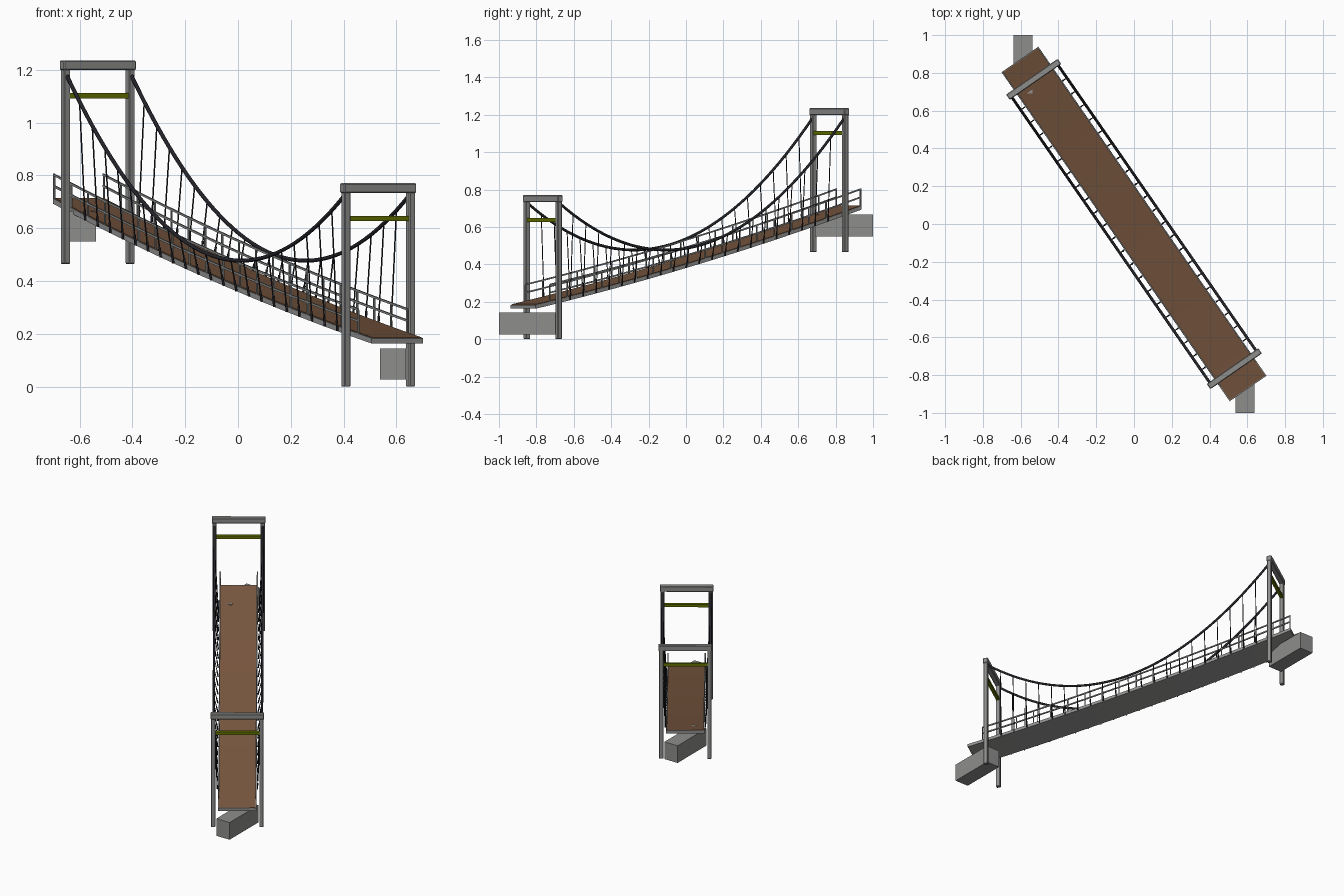
import bpy, bmesh, math
from mathutils import Vector

cube = bpy.data.objects.get("Cube")
if cube:
    bpy.data.objects.remove(cube, do_unlink=True)


def material(name, r, g, b):
    m = bpy.data.materials.new(name)
    m.use_nodes = True
    m.diffuse_color = (r, g, b, 1)
    m.node_tree.nodes["Principled BSDF"].inputs["Base Color"].default_value = (r, g, b, 1)
    return m


GREY = material("concrete_grey", 0.27, 0.27, 0.265)
STEEL = material("railing_steel", 0.24, 0.25, 0.25)
BROWN = material("deck_brown", 0.2, 0.1, 0.052)
OLIVE = material("olive_beam", 0.13, 0.17, 0.0)
BLACK = material("cable_black", 0.016, 0.016, 0.022)

# Bridge frame: ALONG runs uphill, ACROSS spans the width
ANGLE = math.atan2(0.57, 0.822)
ACROSS = Vector((math.cos(ANGLE), math.sin(ANGLE), 0))
ALONG = Vector((-math.sin(ANGLE), math.cos(ANGLE), 0))
END, HALF, TOWER, SPREAD = 1.06, 0.1185, 0.932, 0.149


def place(s, t, z):
    return ALONG * s + ACROSS * t + Vector((0, 0, z))


def deck_z(s):
    return 0.45 + 0.25 * s - 0.027 * (1 - (s / END) ** 2)


def cable_z(s):
    return 0.477 + 0.523 * (s + 0.235) ** 2


def finish(name, data, mat):
    data.materials.append(mat)
    ob = bpy.data.objects.new(name, data)
    bpy.context.collection.objects.link(ob)
    return ob


def box(name, centre, size, mat, turn=ANGLE, bevel=0.0):
    bm = bmesh.new()
    bmesh.ops.create_cube(bm, size=1)
    bmesh.ops.scale(bm, vec=size, verts=bm.verts)
    if bevel:
        bmesh.ops.bevel(bm, geom=bm.edges[:], offset=bevel, segments=1, affect='EDGES')
    mesh = bpy.data.meshes.new(name)
    bm.to_mesh(mesh)
    bm.free()
    ob = finish(name, mesh, mat)
    ob.location = centre
    ob.rotation_euler.z = turn
    return ob


def strip(name, t, width, low, high, start, mat, stop=END, steps=24):
    """Rectangular section swept along the sagging deck line."""
    bm = bmesh.new()
    rings = []
    for i in range(steps + 1):
        s = start + (stop - start) * i / steps
        corners = ((-1, low), (1, low), (1, high), (-1, high))
        rings.append([bm.verts.new(place(s, t + k * width / 2, deck_z(s) + h))
                      for k, h in corners])
    for a, b in zip(rings, rings[1:]):
        for k in range(4):
            n = (k + 1) % 4
            bm.faces.new((a[k], a[n], b[n], b[k]))
    bm.faces.new(rings[0])
    bm.faces.new(rings[-1])
    bmesh.ops.recalc_face_normals(bm, faces=bm.faces[:])
    mesh = bpy.data.meshes.new(name)
    bm.to_mesh(mesh)
    bm.free()
    return finish(name, mesh, mat)


def rods(name, paths, radius, mat, sides=1):
    curve = bpy.data.curves.new(name, 'CURVE')
    curve.dimensions = '3D'
    curve.bevel_depth = radius
    curve.bevel_resolution = sides
    curve.use_fill_caps = True
    for path in paths:
        spline = curve.splines.new('POLY')
        spline.points.add(len(path) - 1)
        for point, co in zip(spline.points, path):
            point.co = (*co, 1)
    return finish(name, curve, mat)


# Deck slab with its walking surface
strip("deck_slab", 0, 2 * HALF, -0.022, -0.002, -END, GREY)
strip("deck_surface", 0, 2 * HALF - 0.01, -0.003, 0.001, -END + 0.005, BROWN, END - 0.005)

# Towers and abutments at both ends
for label, sign, base in (("lower", -1, 0.0), ("upper", 1, 0.465)):
    s = sign * TOWER
    for side, k in (("right", -1), ("left", 1)):
        box(f"{label}_tower_post_{side}", place(s, k * SPREAD, base + 0.38),
            (0.027, 0.027, 0.76), GREY, bevel=0.003)
    box(f"{label}_tower_crossbeam", place(s, 0, base + 0.752),
        (0.332, 0.034, 0.037), GREY, bevel=0.004)
    box(f"{label}_tower_brace", place(s, 0, base + 0.637), (0.275, 0.02, 0.02), OLIVE)
    box(f"{label}_abutment", (-sign * 0.587, sign * 0.845, base * 1.124 + 0.085),
        (0.1, 0.31, 0.117), GREY, turn=0)

# Railings, cables and hangers on both sides
RAIL_START, RAIL_POSTS, HANGERS = -0.965, 18, 22
for side, k in (("right", -1), ("left", 1)):
    edge = k * (HALF - 0.004)
    for label, height in (("middle", 0.045), ("top", 0.088)):
        strip(f"{label}_rail_{side}", edge, 0.007, height - 0.004, height + 0.004,
              RAIL_START, STEEL)
    for i in range(RAIL_POSTS + 1):
        s = RAIL_START + (END - 0.004 - RAIL_START) * i / RAIL_POSTS
        box(f"rail_post_{side}_{i}", place(s, edge, deck_z(s) + 0.042),
            (0.006, 0.006, 0.09), STEEL)

    reach = TOWER - 0.01
    stops = [-reach + 2 * reach * i / 44 for i in range(45)]
    cable = rods(f"main_cable_{side}",
                 [[place(s, k * SPREAD, cable_z(s)) for s in stops]], 0.0075, BLACK, 2)
    for spline in cable.data.splines:
        spline.use_smooth = True

    hangers, anchors = [], []
    for i in range(1, HANGERS):
        s = -reach + 2 * reach * i / HANGERS
        top = place(s, k * SPREAD, cable_z(s))
        foot = place(s, k * (HALF + 0.005), deck_z(s) - 0.02)
        hangers.append([top, foot])
        anchors.append([foot, foot + (top - foot).normalized() * 0.04])
    rods(f"hangers_{side}", hangers, 0.0028, BLACK)
    rods(f"hanger_anchors_{side}", anchors, 0.0045, BLACK)
